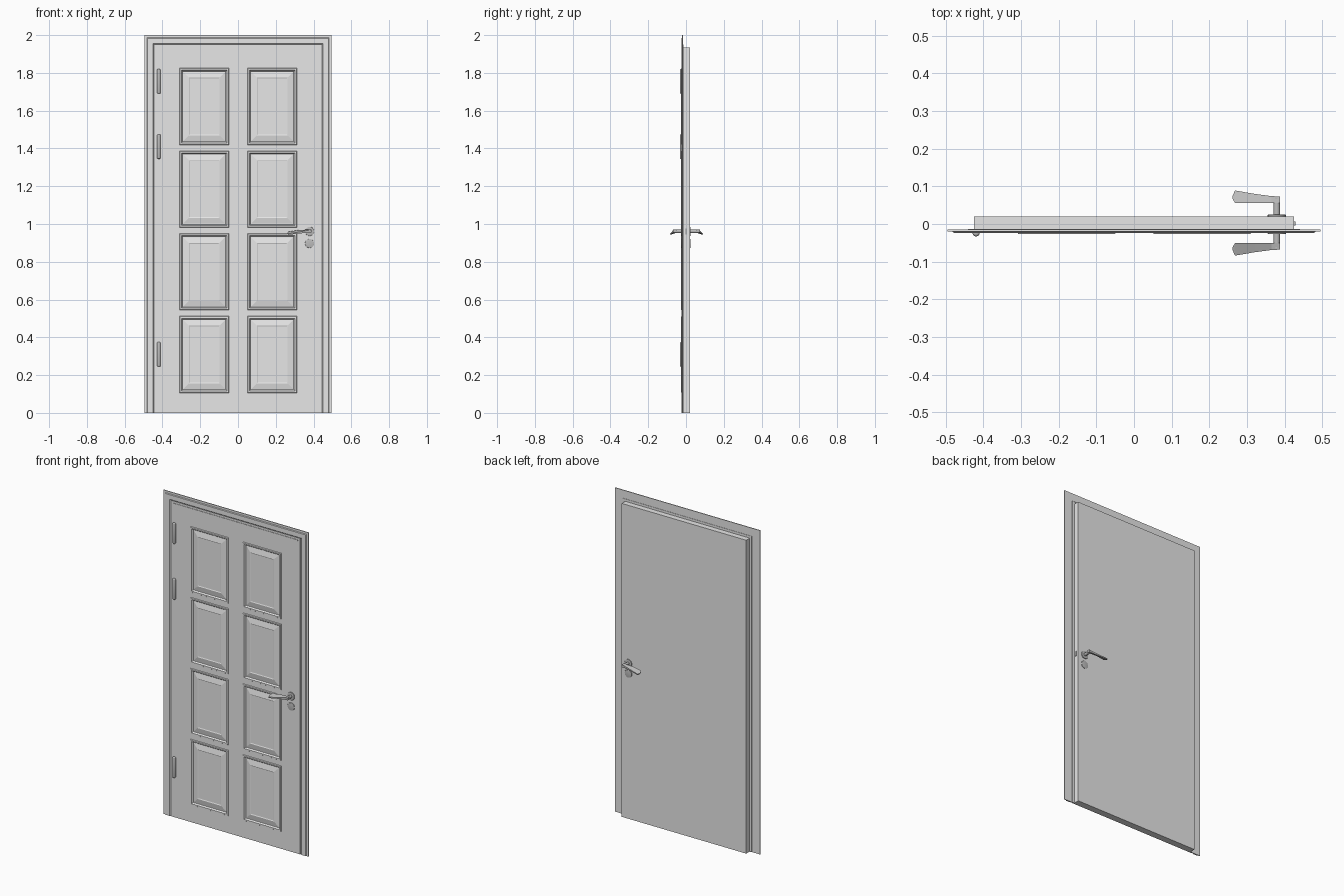
import bpy, bmesh, math
from mathutils import Matrix

cube = bpy.data.objects.get("Cube")
if cube:
    bpy.data.objects.remove(cube)


def material(name, value):
    m = bpy.data.materials.new(name)
    m.use_nodes = True
    colour = (value, value, value, 1)
    m.diffuse_color = colour
    m.node_tree.nodes["Principled BSDF"].inputs["Base Color"].default_value = colour
    return m


PAINT = material("light grey paint", 0.8)
METAL = material("dark grey metal", 0.5)


def finish(name, bm, mat, smooth=False):
    bmesh.ops.recalc_face_normals(bm, faces=bm.faces)
    mesh = bpy.data.meshes.new(name)
    bm.to_mesh(mesh)
    bm.free()
    mesh.materials.append(mat)
    ob = bpy.data.objects.new(name, mesh)
    bpy.context.collection.objects.link(ob)
    if smooth:
        bpy.ops.object.select_all(action='DESELECT')
        ob.select_set(True)
        bpy.context.view_layer.objects.active = ob
        bpy.ops.object.shade_smooth_by_angle(angle=math.radians(35))
    return ob


def box(name, x, y, z, mat):
    bm = bmesh.new()
    bmesh.ops.create_cube(bm, size=1)
    for v in bm.verts:
        v.co = [lo + (c + 0.5) * (hi - lo) for c, (lo, hi) in zip(v.co, (x, y, z))]
    return finish(name, bm, mat)


def loft(name, rings, mat, caps=True):
    """Join successive rings of points; each ring is a closed section."""
    bm = bmesh.new()
    loops = [[bm.verts.new(p) for p in ring] for ring in rings]
    n = len(loops[0])
    for a, b in zip(loops, loops[1:]):
        for i in range(n):
            j = (i + 1) % n
            bm.faces.new((a[i], a[j], b[j], b[i]))
    if caps:
        bm.faces.new(loops[0])
        bm.faces.new(loops[-1])
    return finish(name, bm, mat)


def cylinder(name, centre, radius, length, axis, mat, bevel=0.0):
    bm = bmesh.new()
    bmesh.ops.create_cone(bm, cap_ends=True, segments=24, radius1=radius,
                          radius2=radius, depth=length)
    if bevel:
        rims = [e for e in bm.edges if abs(e.verts[0].co.z - e.verts[1].co.z) < 1e-5]
        bmesh.ops.bevel(bm, geom=rims, offset=bevel, segments=3, profile=0.5, affect='EDGES')
    turn = Matrix.Rotation(math.pi / 2, 4, 'X') if axis == 'Y' else Matrix()
    bmesh.ops.transform(bm, verts=bm.verts, matrix=Matrix.Translation(centre) @ turn)
    return finish(name, bm, mat, True)


# Door leaf core behind the facing
box("leaf_core", (-0.425, 0.425), (-0.014, 0.02), (0, 1.935), PAINT)

# Moulded frame: one section carried up, across with mitres, and down
HALF, TOP = 0.495, 2.0
section = [(0, -0.015), (0, -0.020), (0.013, -0.020), (0.017, -0.0235),
           (0.045, -0.0235), (0.051, -0.018), (0.075, -0.018), (0.075, -0.015)]
path = [(-1, 0), (-1, 1), (1, 1), (1, 0)]
loft("door_frame", [[(s * (HALF - i), y, (TOP - i) * up) for i, y in section]
                    for s, up in path], PAINT)

# Leaf facing: a grid sheet whose panel cells are inset into raised mouldings
xs = [-0.44, -0.31, -0.048, 0.05, 0.312, 0.44]
zs = [0.0]
for row in range(4):
    low = 0.106 + row * 0.4377
    zs += [low, low + 0.406]
zs.append(1.95)
bm = bmesh.new()
grid = [[bm.verts.new((x, -0.022, z)) for x in xs] for z in zs]
panels = []
for r in range(len(zs) - 1):
    for c in range(len(xs) - 1):
        f = bm.faces.new((grid[r][c], grid[r][c + 1], grid[r + 1][c + 1], grid[r + 1][c]))
        if r % 2 and c % 2:
            panels.append(f)
rim = [e for e in bm.edges if e.is_boundary]
bm.normal_update()
for thickness, depth in [(0.003, 0.005), (0.008, 0.0), (0.006, -0.009),
                         (0.003, 0.0), (0.030, 0.006), (0.005, -0.002)]:
    bmesh.ops.inset_individual(bm, faces=panels, thickness=thickness, depth=0,
                               use_even_offset=True)
    for v in {v for f in panels for v in f.verts}:
        v.co.y -= depth
edge = bmesh.ops.extrude_edge_only(bm, edges=rim)
for v in edge["geom"]:
    if isinstance(v, bmesh.types.BMVert):
        v.co.y = -0.013
finish("leaf_facing", bm, PAINT)

# Slim bead along the head of the leaf
box("head_bead", (-0.425, 0.425), (-0.0245, -0.020), (1.932, 1.938), PAINT)

# Hinge barrels
for label, z in (("top", 1.755), ("middle", 1.41), ("bottom", 0.31)):
    cylinder(label + "_hinge", (-0.419, -0.0235, z), 0.0095, 0.13, 'Z', METAL, 0.006)

# Lever handles, roses and lock covers on both faces
LX, LZ = 0.379, 0.961


def lever(side, flip):
    def fy(y):
        return 0.005 - y if flip else y

    face = -0.022 if flip else 0.02
    out = -1 if flip else 1
    cylinder(side + "_handle_rose", (LX, face + out * 0.002, LZ), 0.024, 0.006, 'Y',
             METAL, 0.0015)
    cylinder(side + "_lock_cover", (LX, face + out * 0.001, 0.897), 0.024, 0.005, 'Y',
             METAL, 0.0015)
    cylinder(side + "_handle_neck", (LX, (face + fy(0.07)) / 2, LZ), 0.009,
             abs(fy(0.07) - face), 'Y', METAL)
    # Tilted blade: x, inner y, inner z, outer y, outer z, half thickness
    stations = [(0.388, 0.055, 0.964, 0.073, 0.962, 0.008),
                (0.365, 0.056, 0.964, 0.074, 0.960, 0.006),
                (0.320, 0.056, 0.964, 0.080, 0.953, 0.004),
                (0.268, 0.056, 0.956, 0.089, 0.946, 0.003),
                (0.262, 0.066, 0.953, 0.075, 0.949, 0.002)]
    loft(side + "_handle_lever",
         [[(x, fy(a), za - t), (x, fy(b), zb - t), (x, fy(b), zb + t), (x, fy(a), za + t)]
          for x, a, za, b, zb, t in stations], METAL)


lever("back", False)
lever("front", True)

# Latch tongue on the closing edge
box("latch", (0.42, 0.429), (-0.004, 0.006), (0.945, 0.975), METAL)
